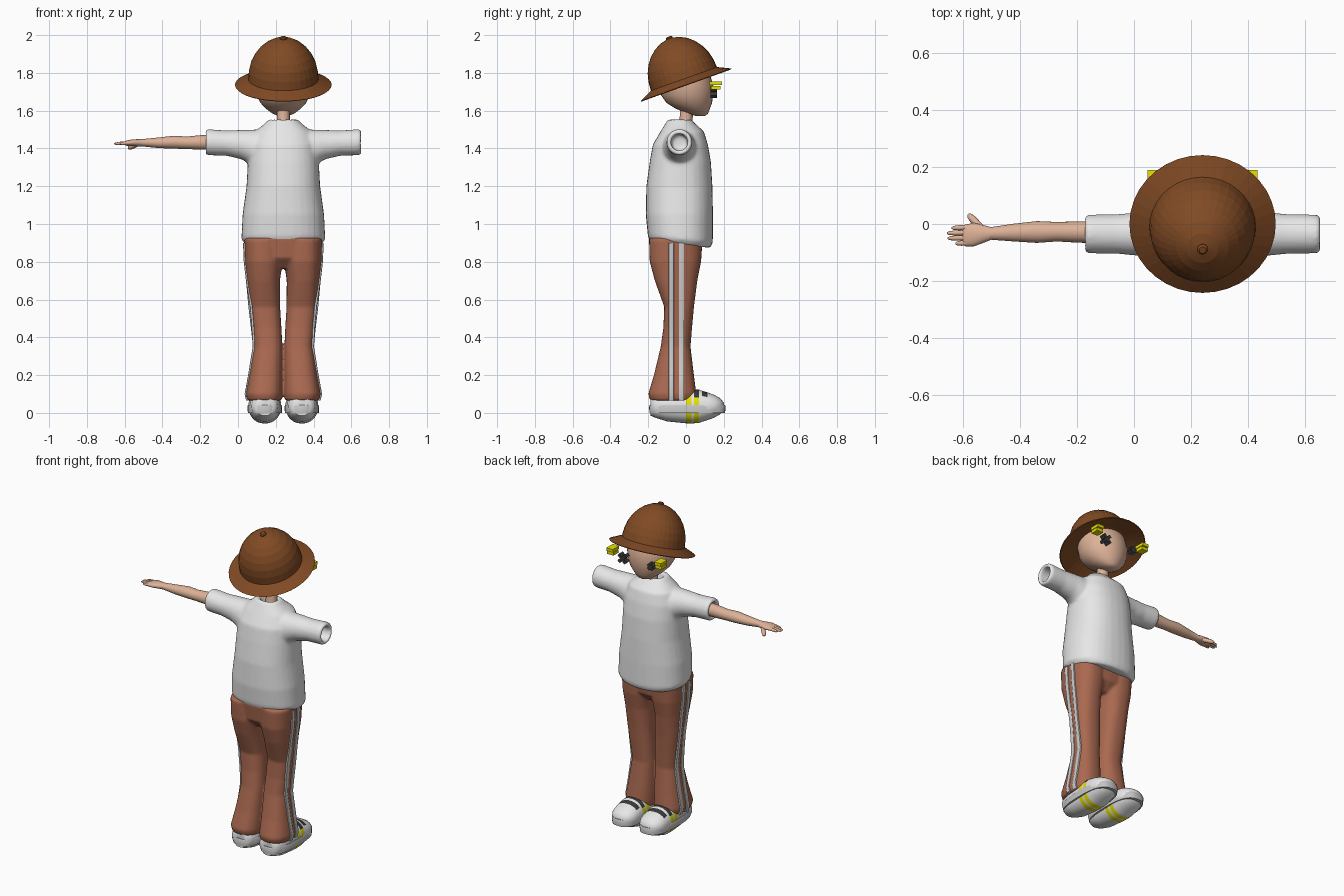
import bpy, bmesh, math
from mathutils import Matrix, Vector

cube = bpy.data.objects.get("Cube")
if cube:
    bpy.data.objects.remove(cube)

CX = 0.24  # body centre line


def material(name, r, g, b):
    m = bpy.data.materials.new(name)
    m.use_nodes = True
    m.diffuse_color = (r, g, b, 1)
    m.node_tree.nodes["Principled BSDF"].inputs["Base Color"].default_value = (r, g, b, 1)
    return m


SKIN = material("skin", 0.72, 0.44, 0.31)
SHIRT = material("shirt_white", 0.8, 0.8, 0.8)
PANTS = material("pants_brown", 0.4, 0.14, 0.08)
HAT = material("hat_brown", 0.22, 0.07, 0.018)
STRIPE = material("stripe_grey", 0.62, 0.62, 0.62)
SOLE = material("sole_grey", 0.55, 0.55, 0.55)
DARK = material("dark_grey", 0.04, 0.04, 0.04)
YELLOW = material("yellow", 0.8, 0.75, 0.0)


def add_loft(bm, rings, axis="z", n=32, p=2.0):
    """Skin a tube through rings of (position, centre1, centre2, radius1, radius2)."""
    loops = []
    for t, c1, c2, r1, r2 in rings:
        loop = []
        for i in range(n):
            a = math.tau * i / n
            c, s = math.cos(a), math.sin(a)
            u = c1 + r1 * math.copysign(abs(c) ** (2 / p), c)
            v = c2 + r2 * math.copysign(abs(s) ** (2 / p), s)
            co = {"x": (t, u, v), "y": (u, t, v), "z": (u, v, t)}[axis]
            loop.append(bm.verts.new(co))
        loops.append(loop)
    for a, b in zip(loops, loops[1:]):
        for i in range(n):
            j = (i + 1) % n
            bm.faces.new((a[i], a[j], b[j], b[i]))
    bm.faces.new(loops[0][::-1])
    bm.faces.new(loops[-1])


def finish(bm, name, *mats, smooth=True):
    bmesh.ops.recalc_face_normals(bm, faces=bm.faces)
    me = bpy.data.meshes.new(name)
    bm.to_mesh(me)
    bm.free()
    for m in mats:
        me.materials.append(m)
    ob = bpy.data.objects.new(name, me)
    bpy.context.collection.objects.link(ob)
    if smooth:
        bpy.ops.object.select_all(action="DESELECT")
        ob.select_set(True)
        bpy.context.view_layer.objects.active = ob
        bpy.ops.object.shade_smooth_by_angle(angle=math.radians(50))
    return ob


def loft(name, rings, mat, axis="z", n=32, p=2.0, smooth=True):
    bm = bmesh.new()
    add_loft(bm, rings, axis, n, p)
    return finish(bm, name, mat, smooth=smooth)


def fuse(ob, voxel, rounds):
    """Melt overlapping lofts into one soft cloth surface."""
    r = ob.modifiers.new("fuse", "REMESH")
    r.mode, r.voxel_size, r.use_smooth_shade = "VOXEL", voxel, True
    s = ob.modifiers.new("soften", "SMOOTH")
    s.factor, s.iterations = 0.5, rounds


def box(bm, centre, size, roll=0.0):
    m = Matrix.Translation(centre) @ Matrix.Rotation(roll, 4, "Y") @ Matrix.Diagonal((*size, 1))
    bmesh.ops.create_cube(bm, size=1, matrix=m)


# Shirt: torso plus two hollow sleeves
bm = bmesh.new()
torso = [(0.89, -0.03, 0.2, 0.16), (0.92, -0.03, 0.222, 0.172), (1.05, -0.035, 0.216, 0.178),
         (1.2, -0.035, 0.195, 0.175), (1.33, -0.03, 0.188, 0.162), (1.42, -0.03, 0.18, 0.146),
         (1.49, -0.02, 0.15, 0.115), (1.53, -0.03, 0.1, 0.08), (1.555, -0.035, 0.075, 0.06),
         (1.55, -0.03, 0.052, 0.044), (1.5, -0.025, 0.045, 0.04)]
add_loft(bm, [(z, CX, cy, rx, ry) for z, cy, rx, ry in torso], p=2.3)
for v in bm.verts:  # hem hangs lower at the chest side
    if v.co.z < 1.0:
        v.co.z -= 0.1 * (v.co.y + 0.03)
sleeve = [(0.05, 1.4, 0.1, 0.1), (0.15, 1.4, 0.09, 0.1), (0.22, 1.42, 0.077, 0.078),
          (0.3, 1.428, 0.069, 0.067), (0.4, 1.433, 0.068, 0.069), (0.412, 1.433, 0.062, 0.063),
          (0.412, 1.433, 0.046, 0.046), (0.33, 1.43, 0.042, 0.042)]
for s in (-1, 1):
    add_loft(bm, [(CX + s * d, -0.035, cz, ry, rz) for d, cz, ry, rz in sleeve], "x")
fuse(finish(bm, "shirt", SHIRT), 0.01, 5)

# Trousers: hips plus two flared legs, rows are (z, outer, inner, back, front)
LEG = [(0.065, 0.19, 0.008, -0.19, 0.045), (0.1, 0.198, 0.004, -0.2, 0.055),
       (0.2, 0.18, 0.004, -0.17, 0.042), (0.35, 0.157, 0.005, -0.134, 0.024),
       (0.45, 0.166, 0.01, -0.12, 0.032), (0.56, 0.178, 0.017, -0.115, 0.042),
       (0.7, 0.192, 0.018, -0.165, 0.06), (0.8, 0.203, 0.004, -0.192, 0.08),
       (0.92, 0.207, 0.0, -0.196, 0.088)]
P = 2.4
bm = bmesh.new()
for s in (-1, 1):
    add_loft(bm, [(z, CX + s * (o + i) / 2, (b + f) / 2, (o - i) / 2, (f - b) / 2)
                  for z, o, i, b, f in LEG], p=P)
add_loft(bm, [(0.765, CX, -0.055, 0.08, 0.08), (0.82, CX, -0.055, 0.18, 0.13),
              (0.93, CX, -0.055, 0.203, 0.142)], p=P)
fuse(finish(bm, "trousers", PANTS), 0.008, 4)

# Twin side stripes that follow the outside of each leg
for side, s in (("left", 1), ("right", -1)):
    for tag, y in (("back", -0.078), ("front", -0.024)):
        rows = []
        for z, o, i, b, f in LEG[:-1] + [(0.9, *LEG[-1][1:])]:
            a, half = (o - i) / 2, (f - b) / 2
            bulge = a * (1 - abs((y - (b + f) / 2) / half) ** P) ** (1 / P)
            rows.append((z, CX + s * ((o + i) / 2 + bulge), y, 0.007, 0.014))
        loft(f"{side}_{tag}_stripe", rows, STRIPE, n=12, p=4)

# Shoes: sole, upper with painted straps and side bars
UPPER = [(-0.187, 0.045, 0.05), (-0.165, 0.07, 0.06), (-0.1, 0.08, 0.08), (0.0, 0.084, 0.09),
         (0.028, 0.085, 0.091), (0.042, 0.086, 0.09), (0.07, 0.087, 0.088), (0.085, 0.087, 0.082),
         (0.115, 0.086, 0.073), (0.15, 0.08, 0.06), (0.18, 0.062, 0.043), (0.2, 0.03, 0.02)]
for side, s in (("left", 1), ("right", -1)):
    x = CX + s * 0.098
    loft(f"{side}_sole", [(0, x, 0.007, 0.09, 0.2), (0.035, x, 0.007, 0.092, 0.203),
                          (0.042, x, 0.007, 0.088, 0.198)], SOLE, n=40, p=2.7)
    bm = bmesh.new()
    add_loft(bm, [(y, x, 0.035, rx, rz) for y, rx, rz in UPPER], "y", n=36, p=2.2)
    for f in bm.faces:
        c = f.calc_center_median()
        if c.z > 0.085 and (0.042 < c.y < 0.07 or 0.085 < c.y < 0.115):
            f.material_index = 1
        elif c.z < 0.1 and (0 < c.y < 0.028 or 0.042 < c.y < 0.07):
            f.material_index = 2
    finish(bm, f"{side}_shoe", SHIRT, DARK, YELLOW)

# Head and neck
head = [(1.572, 0.075, 0.025, 0.025), (1.583, 0.066, 0.055, 0.05), (1.61, 0.036, 0.092, 0.09),
        (1.64, 0.018, 0.12, 0.12), (1.68, 0.006, 0.14, 0.137), (1.73, 0.002, 0.147, 0.143),
        (1.8, -0.015, 0.143, 0.14), (1.86, -0.035, 0.12, 0.12), (1.9, -0.045, 0.06, 0.07)]
loft("head", [(z, CX, cy, rx, ry) for z, cy, rx, ry in head], SKIN)
loft("neck", [(1.48, CX, -0.01, 0.045, 0.042), (1.54, CX, 0, 0.034, 0.034),
              (1.64, CX, 0.005, 0.034, 0.036)], SKIN, n=20)

# Faceted hat with a hollow brim and a top button, tipped back
hat = [(0.028, 0.15), (-0.004, 0.252), (0.0, 0.256), (0.033, 0.186), (0.08, 0.182),
       (0.125, 0.171), (0.165, 0.152), (0.2, 0.126), (0.23, 0.092), (0.25, 0.055), (0.259, 0.02)]
button = [(0.25, 0.018), (0.265, 0.019), (0.271, 0.012)]
tip = Matrix.Translation((CX, 0, 1.737)) @ Matrix.Rotation(math.radians(19.7), 4, "X")
for name, rows, n in (("hat", hat, 36), ("hat_button", button, 12)):
    loft(name, [(h, 0, 0, r, r) for h, r in rows], HAT, n=n, smooth=False).matrix_world = tip

# Face blocks: dark crosses and yellow bars at the temples
for side, s, size in (("left", 1, 0.068), ("right", -1, 0.045)):
    bm = bmesh.new()
    for roll in (math.pi / 4, -math.pi / 4):
        box(bm, (CX + s * 0.1, 0.148, 1.698), (size, 0.034, 0.02), roll)
    finish(bm, f"{side}_eye_cross", DARK, smooth=False)
    bm = bmesh.new()
    for z, depth in ((1.745, 0.065), (1.722, 0.05)):
        box(bm, (CX + s * 0.17, 0.157, z), (0.045, depth, 0.019))
    finish(bm, f"{side}_temple_bars", YELLOW, smooth=False)

# Right arm and palm
arm = [(-0.05, -0.03, 1.432, 0.04, 0.04), (-0.2, -0.028, 1.432, 0.037, 0.038),
       (-0.27, -0.027, 1.43, 0.034, 0.033), (-0.34, -0.028, 1.433, 0.038, 0.034),
       (-0.42, -0.03, 1.43, 0.031, 0.028), (-0.5, -0.033, 1.43, 0.022, 0.02),
       (-0.53, -0.035, 1.43, 0.032, 0.019), (-0.56, -0.037, 1.43, 0.041, 0.018),
       (-0.59, -0.04, 1.428, 0.038, 0.014), (-0.6, -0.04, 1.427, 0.03, 0.008)]
loft("right_arm", arm, SKIN, "x", n=24)


def finger(name, root, end, r):
    root, end = Vector(root), Vector(end)
    d = end - root
    length = d.length
    rows = [(0, r), (length * 0.6, r), (length * 0.9, r * 0.75), (length, r * 0.3)]
    ob = loft(name, [(t, 0, 0, q, q) for t, q in rows], SKIN, n=10)
    ob.matrix_world = Matrix.Translation(root) @ d.to_track_quat("Z", "Y").to_matrix().to_4x4()


# Fingers and thumb
for i, tip_x in enumerate((-0.638, -0.655, -0.652, -0.625)):
    y = -0.012 - 0.018 * i
    finger(f"right_finger_{i + 1}", (-0.575, y, 1.43), (tip_x, y - 0.002, 1.425), 0.009)
finger("right_thumb", (-0.535, -0.015, 1.422), (-0.58, 0.034, 1.4), 0.013)
